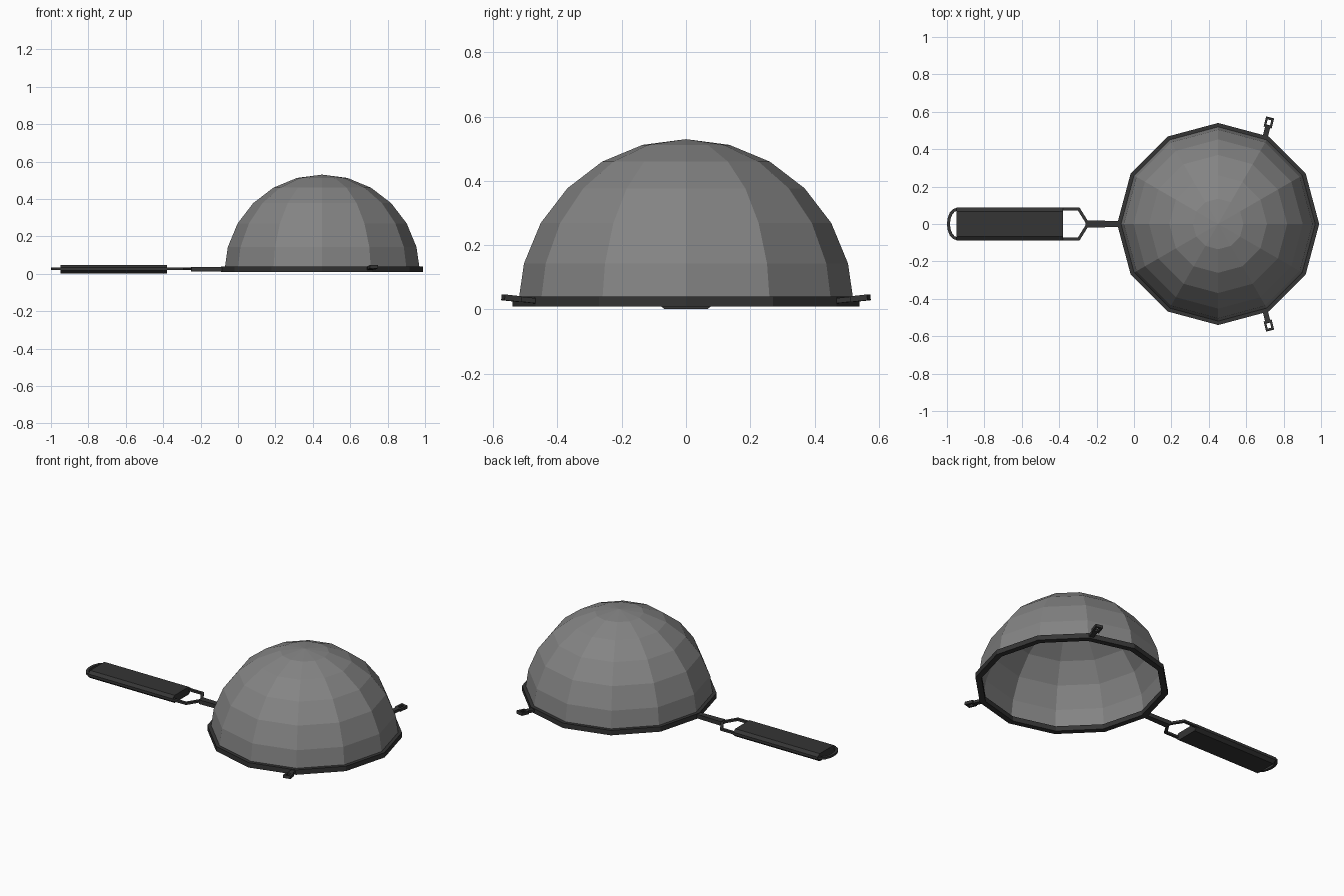
import bpy, bmesh, math
from mathutils import Matrix, Vector

if "Cube" in bpy.data.objects:
    bpy.data.objects.remove(bpy.data.objects["Cube"])

CX = 0.45      # bowl centre
SIDES = 12


def material(name, v):
    m = bpy.data.materials.new(name)
    m.diffuse_color = (v, v, v, 1)
    m.use_nodes = True
    m.node_tree.nodes["Principled BSDF"].inputs["Base Color"].default_value = m.diffuse_color
    return m


MESH = material("grey mesh", 0.23)
DARK = material("dark metal", 0.035)


def finish(bm, name, mat, recalc=True):
    if recalc:
        bmesh.ops.recalc_face_normals(bm, faces=bm.faces)
    me = bpy.data.meshes.new(name)
    bm.to_mesh(me)
    bm.free()
    me.materials.append(mat)
    ob = bpy.data.objects.new(name, me)
    bpy.context.collection.objects.link(ob)
    return ob


def prism(bm, pts, offset):
    """Extrude a closed polygon by a vector."""
    face = bm.faces.new([bm.verts.new(p) for p in pts])
    ext = bmesh.ops.extrude_face_region(bm, geom=[face], use_keep_orig=True)
    verts = [g for g in ext["geom"] if isinstance(g, bmesh.types.BMVert)]
    bmesh.ops.translate(bm, vec=offset, verts=verts)


def frame(bm, path, width, z0, z1):
    """Closed flat band of rectangular section around a centre line, mitred."""
    n = len(path)
    loops = []
    for i in range(n):
        p = Vector(path[i])
        a = (p - Vector(path[i - 1])).normalized()
        b = (Vector(path[(i + 1) % n]) - p).normalized()
        na, nb = Vector((-a.y, a.x)), Vector((-b.y, b.x))
        m = (na + nb).normalized()
        m *= width / 2 / max(m.dot(na), 0.5)
        corners = [(p + m, z0), (p + m, z1), (p - m, z1), (p - m, z0)]
        loops.append([bm.verts.new((q.x, q.y, z)) for q, z in corners])
    for i in range(n):
        a, b = loops[i], loops[(i + 1) % n]
        for k in range(4):
            bm.faces.new((a[k], a[(k + 1) % 4], b[(k + 1) % 4], b[k]))


def polar(r, i):
    t = 2 * math.pi * i / SIDES
    return CX + r * math.cos(t), r * math.sin(t)


# bowl: faceted half sphere, open underneath
bm = bmesh.new()
R, Z0 = 0.522, 0.008
rings = []
for k in range(6):
    lat = math.radians(15 * k)
    z = Z0 + R * math.sin(lat) if k else 0.02
    rings.append([bm.verts.new((*polar(R * math.cos(lat), i), z)) for i in range(SIDES)])
apex = bm.verts.new((CX, 0, Z0 + R))
for i in range(SIDES):
    j = (i + 1) % SIDES
    for lo, hi in zip(rings, rings[1:]):
        bm.faces.new((lo[i], lo[j], hi[j], hi[i]))
    bm.faces.new((rings[-1][i], rings[-1][j], apex))
finish(bm, "bowl", MESH, recalc=False)

# rim around the bowl opening
bm = bmesh.new()
frame(bm, [polar(0.523, i) for i in range(SIDES)], 0.033, 0.010, 0.040)
finish(bm, "rim", DARK)

# neck joining rim and handle
bm = bmesh.new()
prism(bm, [(-0.25, -0.02, 0.012), (-0.07, -0.015, 0.012),
           (-0.07, 0.015, 0.012), (-0.25, 0.02, 0.012)], (0, 0, 0.025))
finish(bm, "neck", DARK)

# flat wire loop of the handle with a rounded end
bm = bmesh.new()
path = [(-0.25, 0.007), (-0.295, 0.079)]
for k in range(9):
    t = math.radians(90 + 22.5 * k)
    path.append((-0.945 + 0.047 * math.cos(t), 0.079 * math.sin(t)))
path += [(-0.295, -0.079), (-0.25, -0.007)]
frame(bm, path, 0.016, 0.020, 0.033)
finish(bm, "handle_loop", DARK)

# grip: chamfered slab filling the loop
bm = bmesh.new()
section = [(-0.088, 0.018), (-0.068, 0.002), (0.068, 0.002), (0.088, 0.018),
           (0.088, 0.034), (0.068, 0.048), (-0.068, 0.048), (-0.088, 0.034)]
prism(bm, [(-0.95, y, z) for y, z in section], (0.57, 0, 0))
finish(bm, "grip", DARK)

# two rest hooks: small square eyes on short stems, tilted up a little
for side, name in ((1, "back_hook"), (-1, "front_hook")):
    bm = bmesh.new()
    frame(bm, [(-0.021, -0.016), (0.021, -0.016), (0.021, 0.016), (-0.021, 0.016)],
          0.012, -0.009, 0.009)
    prism(bm, [(-0.085, -0.014, -0.008), (-0.02, -0.014, -0.008),
               (-0.02, 0.014, -0.008), (-0.085, 0.014, -0.008)], (0, 0, 0.016))
    place = (Matrix.Diagonal((1, side, 1, 1))
             @ Matrix.Translation((0.721, 0.543, 0.035))
             @ Matrix.Rotation(math.radians(76), 4, "Z")
             @ Matrix.Rotation(math.radians(-6), 4, "Y"))
    bmesh.ops.transform(bm, matrix=place, verts=bm.verts)
    finish(bm, name, DARK)
